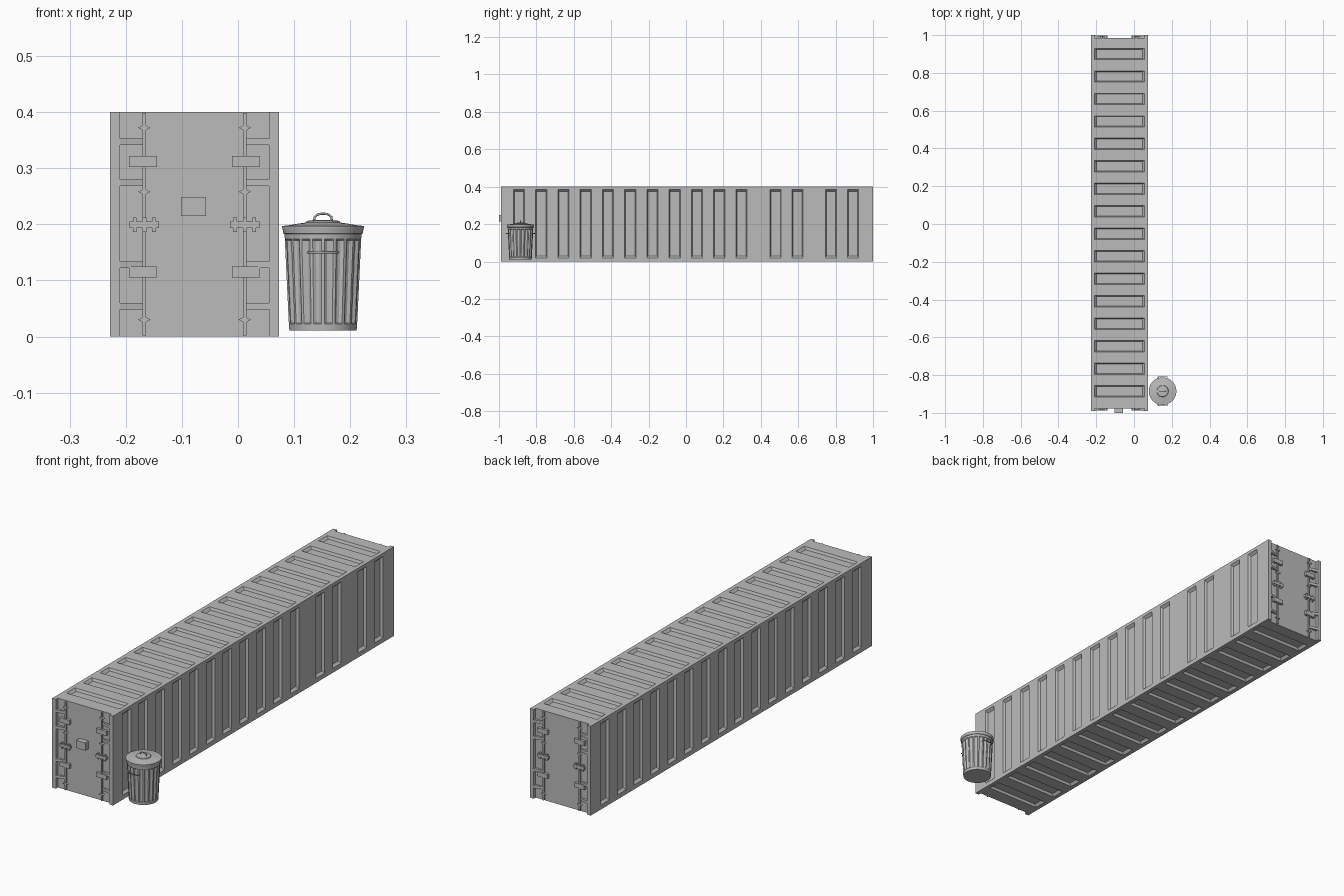
import bpy, bmesh, math
from mathutils import Vector, Matrix

cube = bpy.data.objects.get("Cube")
if cube:
    bpy.data.objects.remove(cube, do_unlink=True)

grey = bpy.data.materials.new("plain_grey")
grey.use_nodes = True
COLOUR = (0.5, 0.5, 0.5, 1)
grey.diffuse_color = COLOUR
grey.node_tree.nodes["Principled BSDF"].inputs["Base Color"].default_value = COLOUR


def finish(name, bm, smooth=False):
    bmesh.ops.remove_doubles(bm, verts=bm.verts, dist=0.00005)
    bmesh.ops.recalc_face_normals(bm, faces=bm.faces)
    mesh = bpy.data.meshes.new(name)
    bm.to_mesh(mesh)
    bm.free()
    mesh.materials.append(grey)
    obj = bpy.data.objects.new(name, mesh)
    bpy.context.collection.objects.link(obj)
    if smooth:
        bpy.ops.object.select_all(action='DESELECT')
        obj.select_set(True)
        bpy.context.view_layer.objects.active = obj
        bpy.ops.object.shade_smooth_by_angle(angle=math.radians(30))
    return obj


def box(bm, centre, size):
    m = Matrix.Translation(centre) @ Matrix.Diagonal((*size, 1))
    bmesh.ops.create_cube(bm, size=1, matrix=m)


def prism(bm, plan, z, height):
    """Upright prism from a plan outline."""
    low = [bm.verts.new((x, y, z - height / 2)) for x, y in plan]
    face = bm.faces.new(low)
    out = bmesh.ops.extrude_face_region(bm, geom=[face])["geom"]
    top = [v for v in out if isinstance(v, bmesh.types.BMVert)]
    bmesh.ops.translate(bm, verts=top, vec=(0, 0, height))


# Container shell: four long panels with sunken grooves
CX, HALF, TALL = -0.0775, 0.1505, 0.4
FRONT, BACK, POST = -0.976, 0.986, 0.014
DEPTH, GROOVE = 0.011, 0.03


def panel(bm, place, grooves, span, low, high):
    def quad(*points):
        bm.faces.new([bm.verts.new(place(*p)) for p in points])

    def flat(a, b, c, d):
        quad((a, c, 0), (b, c, 0), (b, d, 0), (a, d, 0))

    start, (t0, t1) = FRONT, span
    for y in sorted(grooves):
        a, b = y - GROOVE, y + GROOVE
        flat(start, a, t0, t1)
        flat(a, b, t0, low)
        flat(a, b, high, t1)
        rim = [(a, low, 0), (b, low, 0), (b, high, 0), (a, high, 0)]
        c, d, e, f = a + 0.005, b - 0.005, low + 0.01, high - 0.01
        floor = [(c, e, DEPTH), (d, e, DEPTH), (d, f, DEPTH), (c, f, DEPTH)]
        quad(*floor)
        for i in range(4):
            j = (i + 1) % 4
            quad(rim[i], rim[j], floor[j], floor[i])
        start = b
    flat(start, BACK, t0, t1)


even = [0.9 - 0.119 * i for i in range(16)]
uneven = [-0.893 + 0.119 * i for i in range(11)] + [0.479, 0.596, 0.775, 0.893]
wide, tall = (-HALF, HALF), (0, TALL)
bm = bmesh.new()
panel(bm, lambda y, t, d: (CX + t, y, TALL - d), even, wide, -0.132, 0.132)
panel(bm, lambda y, t, d: (CX + t, y, d), even, wide, -0.132, 0.132)
panel(bm, lambda y, t, d: (CX + HALF - d, y, t), uneven, tall, 0.02, 0.385)
panel(bm, lambda y, t, d: (CX - HALF + d, y, t), even, tall, 0.02, 0.385)
for y in (FRONT, BACK):
    bm.faces.new([bm.verts.new((CX + x, y, z)) for x, z in
                  ((-HALF, 0), (HALF, 0), (HALF, TALL), (-HALF, TALL))])
finish("container_shell", bm)

# End fittings: posts, gussets, lock rods and brackets
for end, y, out in (("front", FRONT, -1), ("back", BACK, 1)):
    posts, gussets, rods, brackets = (bmesh.new() for _ in range(4))
    for s in (-1, 1):
        box(posts, (CX + s * (HALF - 0.009), y + out * POST / 2, TALL / 2), (0.018, POST, TALL))
        edge, tip = CX + s * (HALF - 0.018), CX + s * 0.092
        for z in (0.347, 0.274, 0.128, 0.054):
            prism(gussets, [(edge, y), (edge, y + out * POST), (tip, y + out * 0.004), (tip, y)],
                  z, 0.012)
        rod = CX + s * 0.0895
        box(rods, (rod, y + out * 0.004, TALL / 2), (0.006, 0.008, TALL - 0.004))
        # Diamond rod guides
        for z in (0.372, 0.258, 0.03):
            m = (Matrix.Translation((rod, y + out * 0.004, z))
                 @ Matrix.Diagonal((1, 1, 0.5, 1)) @ Matrix.Rotation(math.pi / 4, 4, 'Y')
                 @ Matrix.Diagonal((0.016, 0.011, 0.016, 1)))
            bmesh.ops.create_cube(brackets, size=1, matrix=m)
        for z in (0.312, 0.115):
            box(brackets, (rod - s * -0.002, y + out * 0.006, z), (0.05, 0.012, 0.02))
        # Central latch with small tabs
        box(brackets, (rod, y + out * 0.006, 0.199), (0.052, 0.012, 0.012))
        for dx in (-0.017, 0, 0.017):
            box(brackets, (rod + dx, y + out * 0.006, 0.199), (0.007, 0.01, 0.026))
    finish(end + "_posts", posts)
    finish(end + "_gussets", gussets)
    finish(end + "_lock_rods", rods)
    finish(end + "_brackets", brackets)

bm = bmesh.new()
box(bm, (CX - 0.002, (FRONT - 1) / 2, 0.232), (0.045, FRONT + 1, 0.034))
finish("lock_box", bm)

# Dustbin: fluted body and domed lid
BIN = Vector((0.1515, -0.885, 0))


def revolve(name, rows, segments):
    """Rows are radius, height and flute depth."""
    bm = bmesh.new()
    rings = []
    for r, z, flute in rows:
        ring = []
        for j in range(segments):
            a = math.tau * (j + 0.5) / segments
            q = r - (flute if j % 4 in (1, 2) else 0)
            ring.append(bm.verts.new(BIN + Vector((q * math.cos(a), q * math.sin(a), z))))
        rings.append(ring)
    for lower, upper in zip(rings, rings[1:]):
        for j in range(segments):
            k = (j + 1) % segments
            bm.faces.new((lower[j], lower[k], upper[k], upper[j]))
    bm.faces.new(rings[0])
    bm.faces.new(rings[-1])
    return finish(name, bm, True)


revolve("bin_body", [(0.06, 0.011, 0), (0.061, 0.022, 0), (0.061, 0.024, 0.004),
                     (0.068, 0.171, 0.004), (0.068, 0.174, 0), (0.069, 0.183, 0),
                     (0.071, 0.184, 0), (0.071, 0.19, 0)], 80)
revolve("bin_lid", [(0.071, 0.184, 0), (0.072, 0.19, 0), (0.073, 0.194, 0), (0.073, 0.197, 0),
                    (0.062, 0.198, 0), (0.045, 0.201, 0), (0.031, 0.203, 0),
                    (0.029, 0.206, 0), (0.012, 0.208, 0)], 48)


def bar(name, points, radius):
    curve = bpy.data.curves.new(name, 'CURVE')
    curve.dimensions = '3D'
    curve.bevel_depth = radius
    curve.bevel_resolution = 2
    curve.use_fill_caps = True
    line = curve.splines.new('POLY')
    line.points.add(len(points) - 1)
    for p, co in zip(line.points, points):
        p.co = (*(BIN + Vector(co)), 1)
    curve.materials.append(grey)
    bpy.context.collection.objects.link(bpy.data.objects.new(name, curve))


# Bin handles
arch = [(-0.016 * math.cos(math.pi * i / 8), 0, 0.206 + 0.013 * math.sin(math.pi * i / 8) ** 0.6)
        for i in range(9)]
bar("lid_handle", arch, 0.002)
for side, s in (("front", -1), ("back", 1)):
    bar("bin_handle_" + side, [(-0.026, s * 0.06, 0.15), (-0.024, s * 0.077, 0.15),
                               (0.024, s * 0.077, 0.15), (0.026, s * 0.06, 0.15)], 0.0022)
